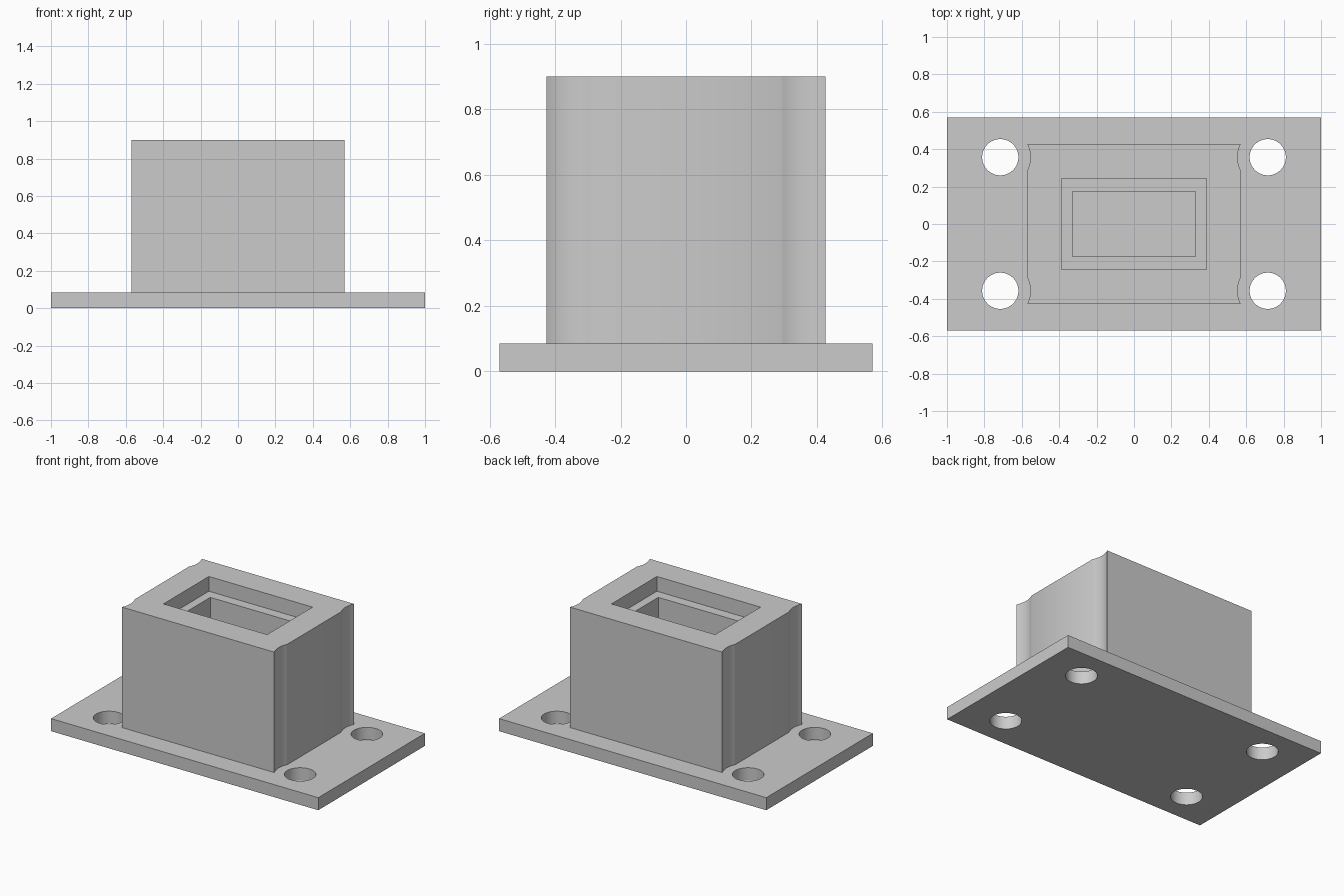
import bpy, bmesh, math

if "Cube" in bpy.data.objects:
    bpy.data.objects.remove(bpy.data.objects["Cube"], do_unlink=True)

PLATE_TOP, LEDGE, TOP = 0.085, 0.8, 0.9
HOLE_X, HOLE_Y, HOLE_R, RELIEF_R = 0.715, 0.357, 0.097, 0.161
BLOCK_X, BLOCK_Y = 0.57, 0.427

grey = bpy.data.materials.new("plain grey")
grey.use_nodes = True
colour = (0.6, 0.6, 0.6, 1)
grey.diffuse_color = colour
grey.node_tree.nodes["Principled BSDF"].inputs["Base Color"].default_value = colour


def prism(name, outline, z0, z1):
    """Extrude a closed counter-clockwise outline from z0 to z1."""
    bm = bmesh.new()
    face = bm.faces.new([bm.verts.new((x, y, z0)) for x, y in outline])
    grown = bmesh.ops.extrude_face_region(bm, geom=[face], use_keep_orig=True)
    top = [v for v in grown["geom"] if isinstance(v, bmesh.types.BMVert)]
    bmesh.ops.translate(bm, verts=top, vec=(0, 0, z1 - z0))
    bmesh.ops.recalc_face_normals(bm, faces=bm.faces)
    mesh = bpy.data.meshes.new(name)
    bm.to_mesh(mesh)
    bm.free()
    mesh.materials.append(grey)
    obj = bpy.data.objects.new(name, mesh)
    bpy.context.collection.objects.link(obj)
    return obj


def rectangle(hx, hy):
    return [(-hx, -hy), (hx, -hy), (hx, hy), (-hx, hy)]


def circle(cx, cy, r, n=48):
    return [(cx + r * math.cos(math.tau * i / n), cy + r * math.sin(math.tau * i / n))
            for i in range(n)]


def combine(target, other, operation):
    other.hide_render = True
    mod = target.modifiers.new(operation.lower(), 'BOOLEAN')
    mod.operation, mod.object, mod.solver = operation, other, 'EXACT'
    bpy.context.view_layer.objects.active = target
    bpy.ops.object.modifier_apply(modifier=mod.name)
    bpy.data.objects.remove(other, do_unlink=True)


# Block outline: shallow arcs concentric with the bolt holes relieve each corner
half_arc = []
start = math.pi - math.asin((BLOCK_Y - HOLE_Y) / RELIEF_R)
end = math.pi + math.acos((HOLE_X - BLOCK_X) / RELIEF_R)
for i in range(13):
    a = start + (end - start) * i / 12
    x = HOLE_X + RELIEF_R * math.cos(a)
    half_arc.append((min(x, BLOCK_X), HOLE_Y + RELIEF_R * math.sin(a)))
quarter = [(x, y) for x, y in reversed(half_arc)]
right = [(x, -y) for x, y in half_arc] + quarter
outline = right + [(-x, -y) for x, y in right]

# Flange plate fused with the upright block
socket = prism("flanged_socket", rectangle(1, 0.57), 0, PLATE_TOP)
combine(socket, prism("block", outline, PLATE_TOP / 2, TOP), 'UNION')

# Stepped rectangular pocket
combine(socket, prism("recess", rectangle(0.388, 0.243), LEDGE, TOP + 0.1), 'DIFFERENCE')
combine(socket, prism("cavity", rectangle(0.33, 0.175), PLATE_TOP, TOP + 0.1), 'DIFFERENCE')

# Bolt holes
for sx in (-1, 1):
    for sy in (-1, 1):
        ring = circle(sx * HOLE_X, sy * HOLE_Y, HOLE_R)
        combine(socket, prism("bolt_hole", ring, -0.1, PLATE_TOP + 0.1), 'DIFFERENCE')

bpy.ops.object.select_all(action='DESELECT')
socket.select_set(True)
bpy.context.view_layer.objects.active = socket
bpy.ops.object.shade_smooth_by_angle(angle=math.radians(25))
